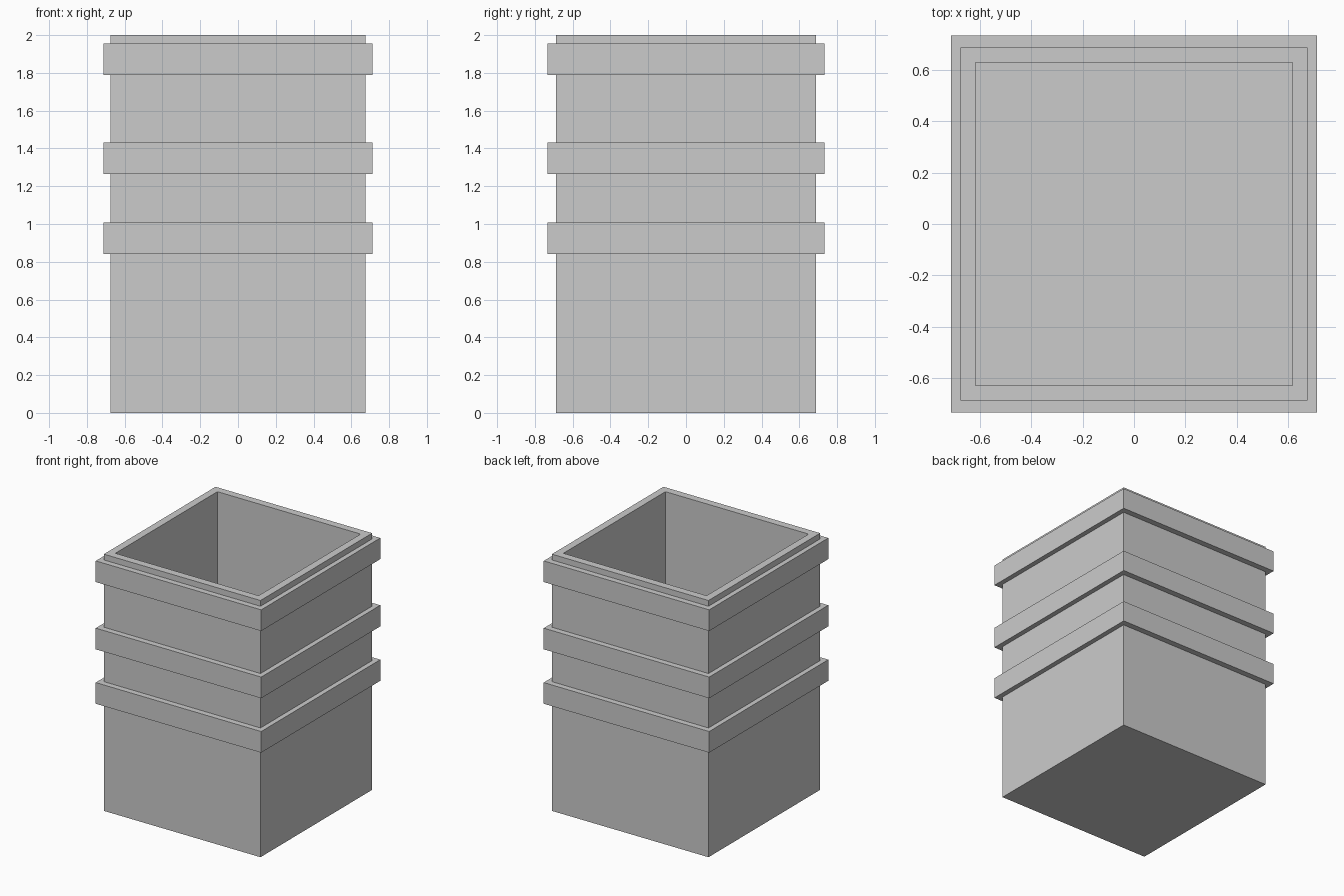
import bpy, bmesh

if "Cube" in bpy.data.objects:
    bpy.data.objects.remove(bpy.data.objects["Cube"])


def tube(name, outer, inner, z0, z1, floor=None):
    """Rectangular tube; with a floor height it becomes an open-topped box."""
    bm = bmesh.new()

    def ring(half, z):
        x, y = half
        return [bm.verts.new((sx * x, sy * y, z))
                for sx, sy in ((-1, -1), (1, -1), (1, 1), (-1, 1))]

    rings = [ring(outer, z0), ring(outer, z1), ring(inner, z1),
             ring(inner, z0 if floor is None else floor)]
    pairs = list(zip(rings, rings[1:]))
    if floor is None:
        pairs.append((rings[3], rings[0]))
    else:
        bm.faces.new(rings[0])
        bm.faces.new(rings[3])
    for a, b in pairs:
        for i in range(4):
            j = (i + 1) % 4
            bm.faces.new((a[i], a[j], b[j], b[i]))
    bmesh.ops.recalc_face_normals(bm, faces=bm.faces)
    mesh = bpy.data.meshes.new(name)
    bm.to_mesh(mesh)
    bm.free()
    obj = bpy.data.objects.new(name, mesh)
    bpy.context.collection.objects.link(obj)
    return obj


# Open-topped container with thin walls and floor
tube("container_body", (0.675, 0.687), (0.617, 0.628), 0.0, 2.0, floor=0.06)

# Three raised bands wrapped around the outside
for name, z in (("lower_band", 0.842), ("middle_band", 1.266), ("rim_band", 1.79)):
    tube(name, (0.713, 0.733), (0.672, 0.684), z, z + 0.165)
